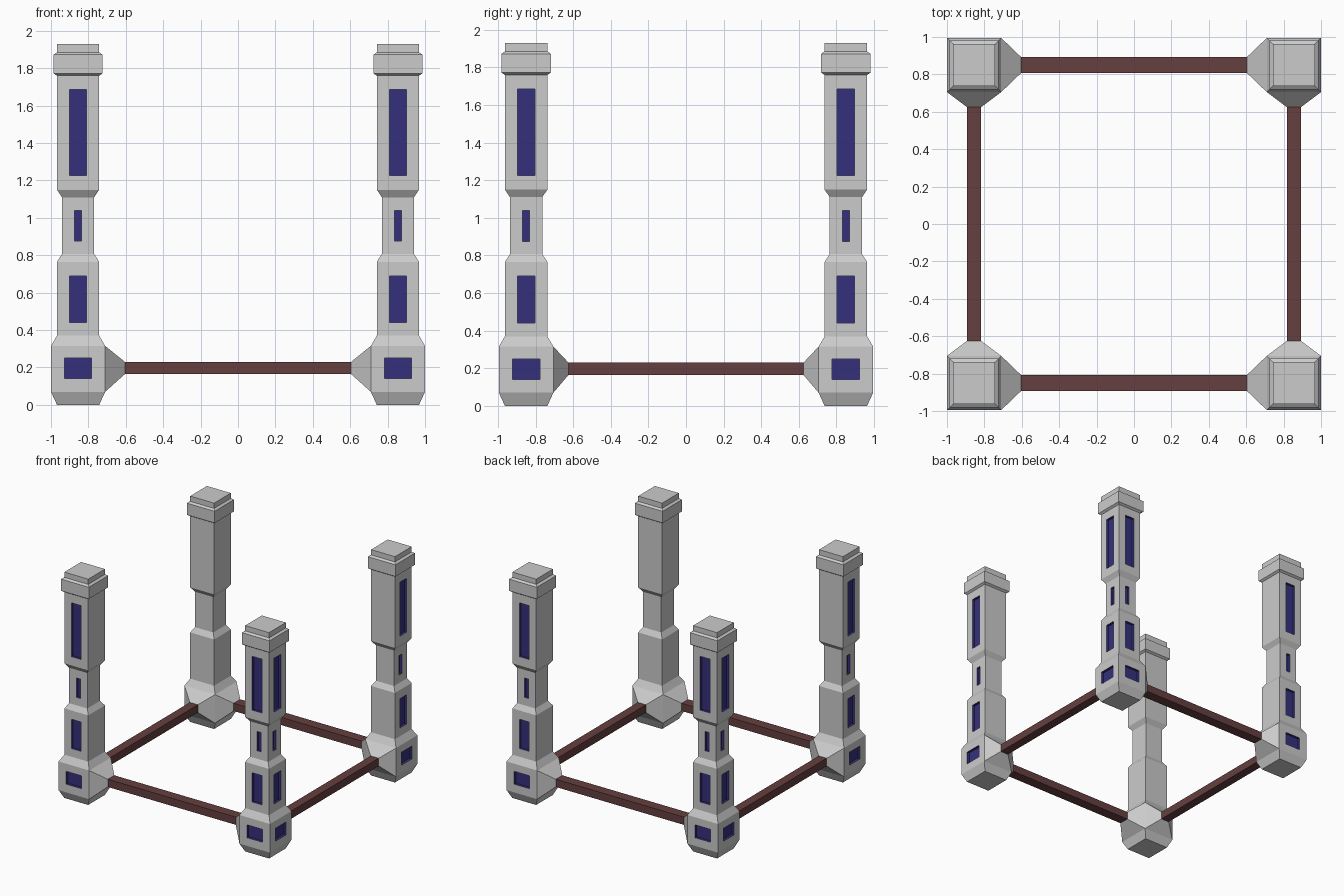
import bpy, bmesh
from mathutils import Vector

if "Cube" in bpy.data.objects:
    bpy.data.objects.remove(bpy.data.objects["Cube"])

CX, CY = 0.855, -0.85          # axis of the front right tower
SIDES = [(1, 0), (0, 1), (-1, 0), (0, -1)]
OUTER = [(1, 0), (0, -1)]      # sides that carry windows

# Square tower section: (height, half width)
PROFILE = [(0, .113), (.07, .145), (.315, .145), (.37, .113), (.765, .113),
           (.807, .086), (1.11, .086), (1.15, .113), (1.76, .113),
           (1.772, .131), (1.872, .131), (1.885, .113), (1.93, .113)]
# Windows by profile segment: (half width, bottom, top)
WINDOWS = {1: (.073, .14, .25), 3: (.046, .44, .69),
           5: (.019, .875, 1.04), 7: (.046, 1.225, 1.685)}
DEPTH = 0.022


def material(name, color):
    m = bpy.data.materials.new(name)
    m.diffuse_color = color
    m.use_nodes = True
    m.node_tree.nodes["Principled BSDF"].inputs["Base Color"].default_value = m.diffuse_color
    return m


def pt(side, u, z, h):
    nx, ny = side
    return Vector((CX + nx * h - ny * u, CY + ny * h + nx * u, z))


def rect(side, w0, z0, h0, w1, z1, h1):
    return [pt(side, -w0, z0, h0), pt(side, w0, z0, h0),
            pt(side, w1, z1, h1), pt(side, -w1, z1, h1)]


def face(bm, pts):
    bm.faces.new([bm.verts.new(p) for p in pts])


def ring(bm, a, b):
    for i in range(4):
        j = (i + 1) % 4
        face(bm, [a[i], a[j], b[j], b[i]])


def finish(bm, name, mat=None, axes=(True, True, False)):
    bmesh.ops.remove_doubles(bm, verts=bm.verts, dist=1e-5)
    me = bpy.data.meshes.new(name)
    bm.to_mesh(me)
    bm.free()
    ob = bpy.data.objects.new(name, me)
    bpy.context.collection.objects.link(ob)
    if mat:
        me.materials.append(mat)
    mod = ob.modifiers.new("Mirror", 'MIRROR')
    mod.use_axis = axes
    mod.use_mirror_merge = False


blue = material("window_blue", (0.035, 0.03, 0.2, 1))
red = material("beam_red", (0.13, 0.05, 0.05, 1))

# Towers with window openings and beam sockets, plus recessed windows
tower, glass = bmesh.new(), bmesh.new()
for k, ((z0, h0), (z1, h1)) in enumerate(zip(PROFILE, PROFILE[1:])):
    for s in SIDES:
        outer = rect(s, h0, z0, h0, h1, z1, h1)
        if k in WINDOWS and s in OUTER:
            w, a, b = WINDOWS[k]
            opening = rect(s, w, a, h0, w, b, h0)
            back = rect(s, w, a, h0 - DEPTH, w, b, h0 - DEPTH)
            ring(tower, outer, opening)
            ring(glass, opening, back)
            face(glass, back)
        elif k == 1:
            # tapered socket reaching the beam
            w, reach = (.044, .25) if s[0] else (.038, .225)
            ring(tower, outer, rect(s, w, .164, reach, w, .23, reach))
        else:
            face(tower, outer)
zt, ht = PROFILE[-1]
zb, hb = PROFILE[0]
face(tower, [pt(s, -ht, zt, ht) for s in SIDES])
face(tower, [pt(s, -hb, zb, hb) for s in reversed(SIDES)])
finish(tower, "corner_towers")
finish(glass, "tower_windows", blue)


# Beams between the towers
def beam(name, size, loc, axes):
    bm = bmesh.new()
    bmesh.ops.create_cube(bm, size=1)
    bmesh.ops.scale(bm, vec=size, verts=bm.verts)
    bmesh.ops.translate(bm, vec=loc, verts=bm.verts)
    finish(bm, name, red, axes)


beam("front_back_beams", (1.21, .088, .066), (0, CY, .197), (False, True, False))
beam("side_beams", (.076, 1.25, .066), (CX, 0, .197), (True, False, False))
